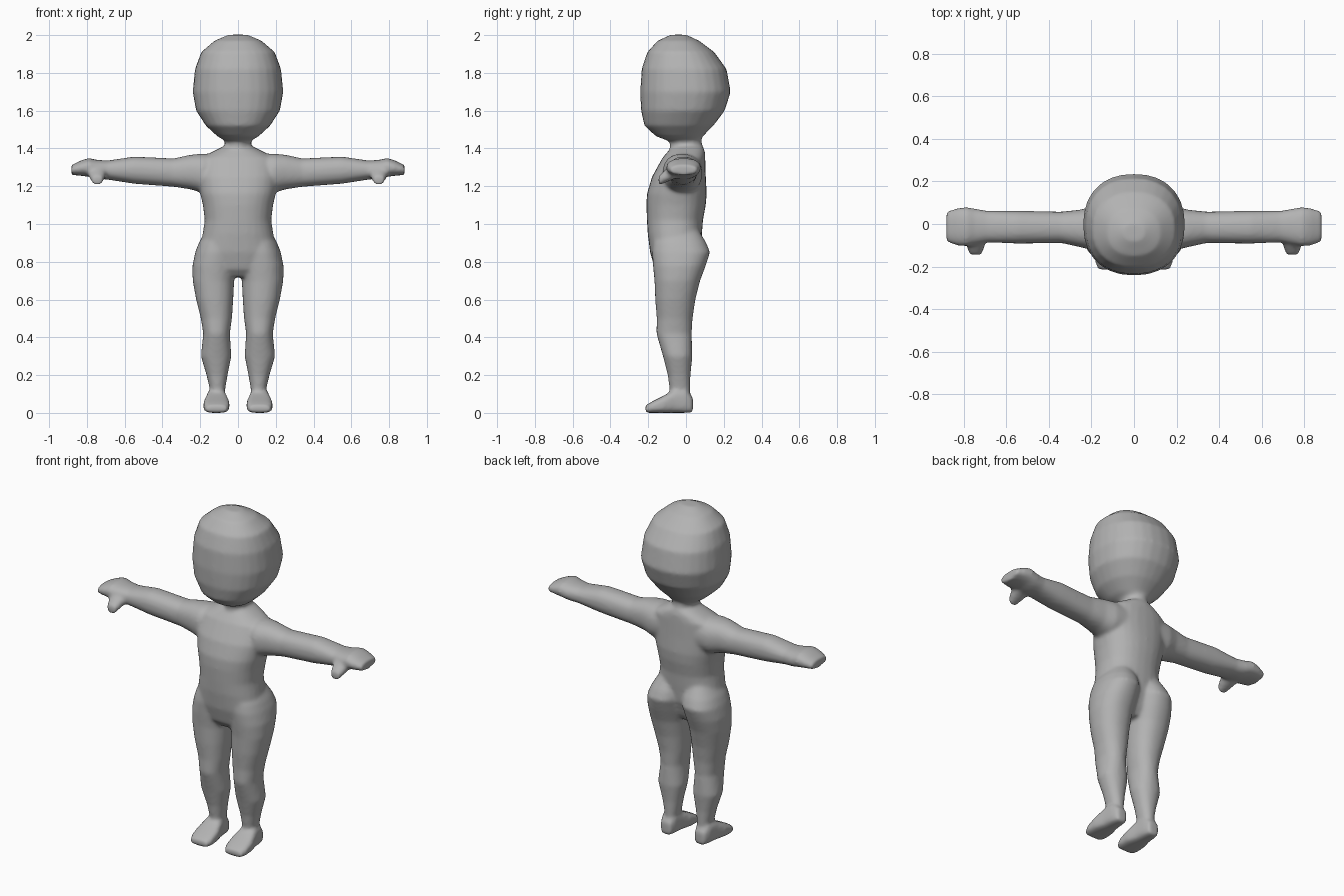
import bpy, bmesh, math

SIDES = 28
bm = bmesh.new()


def loft(axis, rings, power=2.0, mirror=False):
    """Closed tube along an axis; each ring is (position, a_min, a_max, b_min, b_max)."""
    for sign in ((1, -1) if mirror else (1,)):
        loops = []
        for t, a0, a1, b0, b1 in rings:
            loop = []
            for i in range(SIDES):
                ang = 2 * math.pi * i / SIDES
                c, s = math.cos(ang), math.sin(ang)
                a = (a0 + a1) / 2 + (a1 - a0) / 2 * math.copysign(abs(c) ** (2 / power), c)
                b = (b0 + b1) / 2 + (b1 - b0) / 2 * math.copysign(abs(s) ** (2 / power), s)
                x, y, z = [(t, a, b), (a, t, b), (a, b, t)][axis]
                loop.append(bm.verts.new((sign * x, y, z)))
            loops.append(loop)
        for lo, hi in zip(loops, loops[1:]):
            for i in range(SIDES):
                j = (i + 1) % SIDES
                bm.faces.new((lo[i], lo[j], hi[j], hi[i]))
        bm.faces.new(loops[0])
        bm.faces.new(loops[-1])


# Head, flatter at the face and rounder behind
loft(2, [
    (1.435, -0.06, 0.06, -0.08, 0.07),
    (1.465, -0.11, 0.11, -0.16, 0.09),
    (1.52, -0.17, 0.17, -0.22, 0.145),
    (1.60, -0.222, 0.222, -0.238, 0.205),
    (1.70, -0.24, 0.24, -0.242, 0.237),
    (1.82, -0.228, 0.228, -0.235, 0.215),
    (1.91, -0.195, 0.195, -0.205, 0.15),
    (1.97, -0.125, 0.125, -0.15, 0.07),
    (2.002, -0.05, 0.05, -0.08, 0.0),
], 2.25)

# Neck
loft(2, [
    (1.30, -0.09, 0.09, -0.09, 0.09),
    (1.41, -0.07, 0.07, -0.085, 0.085),
    (1.50, -0.07, 0.07, -0.09, 0.08),
])

# Torso
loft(2, [
    (0.72, -0.10, 0.10, -0.13, 0.02),
    (0.76, -0.17, 0.17, -0.165, 0.045),
    (0.85, -0.205, 0.205, -0.19, 0.075),
    (0.95, -0.187, 0.187, -0.203, 0.085),
    (1.02, -0.176, 0.176, -0.207, 0.09),
    (1.10, -0.186, 0.186, -0.21, 0.105),
    (1.16, -0.20, 0.20, -0.207, 0.11),
    (1.25, -0.215, 0.215, -0.18, 0.105),
    (1.35, -0.20, 0.20, -0.125, 0.102),
    (1.385, -0.13, 0.13, -0.095, 0.10),
    (1.41, -0.08, 0.08, -0.07, 0.09),
], 2.3)

# Legs with buttocks
loft(2, [
    (0.03, 0.08, 0.15, -0.08, 0.02),
    (0.11, 0.07, 0.146, -0.085, 0.022),
    (0.20, 0.055, 0.167, -0.097, 0.024),
    (0.30, 0.035, 0.197, -0.122, 0.034),
    (0.42, 0.043, 0.184, -0.157, 0.03),
    (0.50, 0.032, 0.197, -0.155, 0.035),
    (0.60, 0.025, 0.222, -0.163, 0.05),
    (0.70, 0.02, 0.24, -0.167, 0.075),
    (0.78, 0.008, 0.241, -0.175, 0.105),
    (0.85, 0.0, 0.227, -0.18, 0.128),
    (0.90, 0.0, 0.208, -0.175, 0.108),
    (0.98, 0.02, 0.16, -0.15, 0.06),
], 2.2, True)

# Feet
loft(1, [
    (0.037, 0.08, 0.145, 0.0, 0.08),
    (0.0, 0.068, 0.16, 0.0, 0.125),
    (-0.06, 0.06, 0.168, 0.0, 0.125),
    (-0.12, 0.045, 0.183, 0.0, 0.09),
    (-0.18, 0.045, 0.183, 0.0, 0.06),
    (-0.215, 0.06, 0.168, 0.0, 0.04),
], 3.2, True)

# Arms and mitten hands
loft(0, [
    (0.08, -0.10, 0.09, 1.18, 1.37),
    (0.19, -0.125, 0.085, 1.165, 1.372),
    (0.25, -0.11, 0.068, 1.183, 1.367),
    (0.34, -0.09, 0.058, 1.197, 1.347),
    (0.55, -0.092, 0.062, 1.213, 1.357),
    (0.69, -0.087, 0.062, 1.235, 1.336),
    (0.75, -0.098, 0.073, 1.24, 1.34),
    (0.79, -0.105, 0.08, 1.25, 1.35),
    (0.83, -0.102, 0.075, 1.255, 1.337),
    (0.882, -0.085, 0.06, 1.26, 1.312),
], 2.3, True)

# Thumbs
loft(1, [
    (-0.04, 0.69, 0.80, 1.25, 1.31),
    (-0.10, 0.70, 0.79, 1.222, 1.295),
    (-0.145, 0.715, 0.775, 1.205, 1.255),
], 2.2, True)

bmesh.ops.recalc_face_normals(bm, faces=bm.faces)
mesh = bpy.data.meshes.new("body")
bm.to_mesh(mesh)
bm.free()
body = bpy.data.objects.new("body", mesh)
bpy.context.collection.objects.link(body)

skin = bpy.data.materials.new("plain_grey")
skin.diffuse_color = (0.45, 0.45, 0.45, 1)
mesh.materials.append(skin)

# Fuse the parts into one continuous skin and soften the joins
fuse = body.modifiers.new("fuse", 'REMESH')
fuse.mode = 'VOXEL'
fuse.voxel_size = 0.01
fuse.use_smooth_shade = True
soften = body.modifiers.new("soften", 'SMOOTH')
soften.factor = 0.5
soften.iterations = 9
